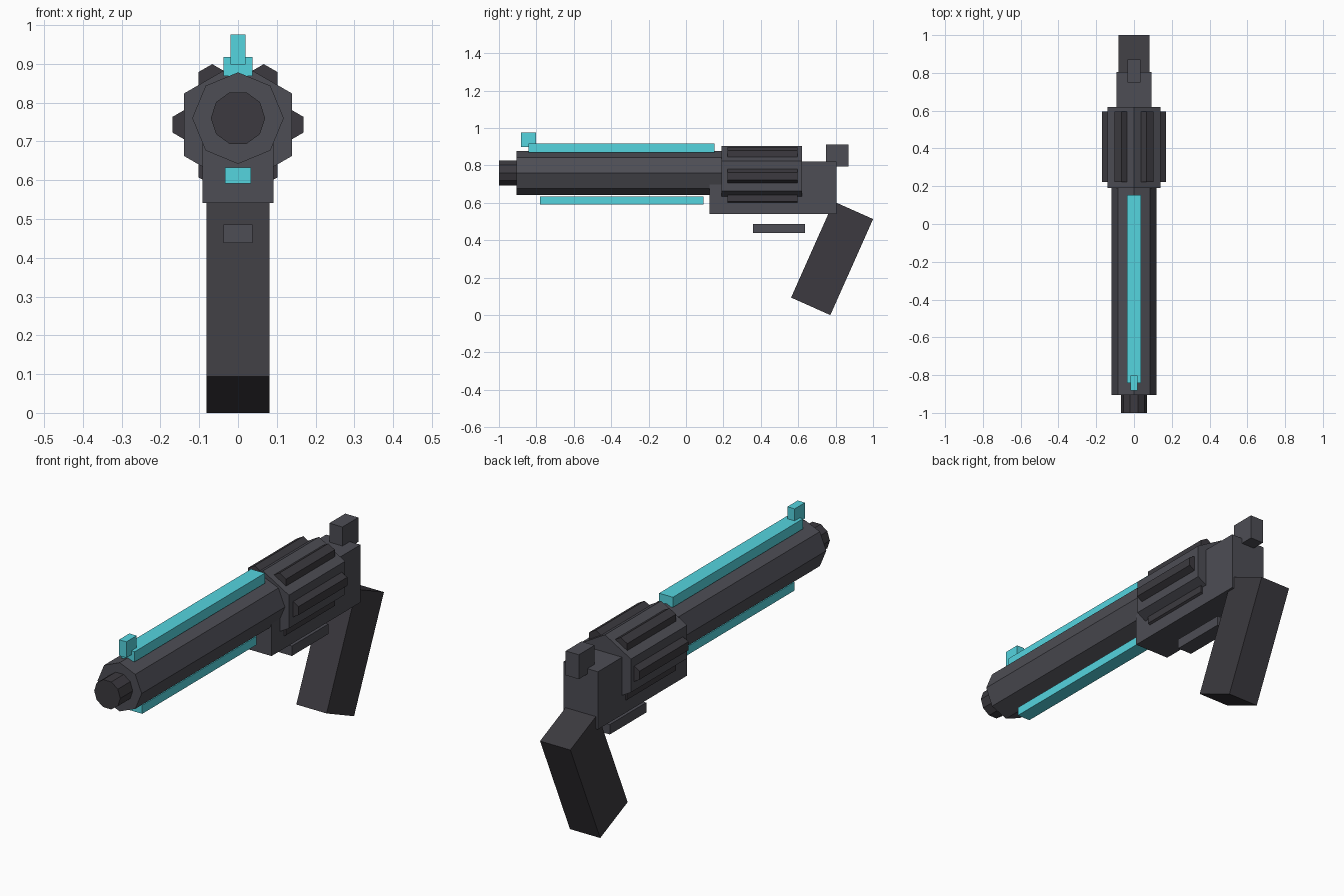
import bpy, bmesh
from math import cos, sin, pi, radians

if "Cube" in bpy.data.objects:
    bpy.data.objects.remove(bpy.data.objects["Cube"])


def material(name, rgb):
    m = bpy.data.materials.new(name)
    m.diffuse_color = (*rgb, 1)
    m.use_nodes = True
    m.node_tree.nodes["Principled BSDF"].inputs["Base Color"].default_value = m.diffuse_color
    return m


STEEL = material("steel", (0.075, 0.075, 0.09))
DARK = material("dark_steel", (0.045, 0.042, 0.05))
CYAN = material("cyan", (0.09, 0.66, 0.74))


def finish(name, bm, mat):
    bmesh.ops.recalc_face_normals(bm, faces=bm.faces)
    me = bpy.data.meshes.new(name)
    bm.to_mesh(me)
    bm.free()
    me.materials.append(mat)
    ob = bpy.data.objects.new(name, me)
    bpy.context.collection.objects.link(ob)
    return ob


def box(name, half_x, y, z, mat, tilt=0):
    """Box centred on x = 0 with y and z ranges, tilted about its own centre."""
    bm = bmesh.new()
    bmesh.ops.create_cube(bm, size=1)
    bmesh.ops.scale(bm, vec=(2 * half_x, y[1] - y[0], z[1] - z[0]), verts=bm.verts)
    ob = finish(name, bm, mat)
    ob.location = (0, sum(y) / 2, sum(z) / 2)
    ob.rotation_euler.x = tilt
    return ob


def prism(name, sides, r, y, z, mat, x=0, start=0):
    """Regular prism along y; start is the angle of the first corner."""
    bm = bmesh.new()
    rings = []
    for yy in y:
        rings.append([bm.verts.new((x + r * cos(start + 2 * pi * i / sides), yy,
                                    z + r * sin(start + 2 * pi * i / sides)))
                      for i in range(sides)])
        bm.faces.new(rings[-1])
    for i in range(sides):
        j = (i + 1) % sides
        bm.faces.new((rings[0][i], rings[0][j], rings[1][j], rings[1][i]))
    return finish(name, bm, mat)


# Barrel and muzzle
prism("barrel", 8, 0.118, (-0.905, 0.2), 0.76, STEEL)
prism("muzzle", 10, 0.07, (-1.0, -0.88), 0.76, DARK)

# Hexagonal drum with six raised chambers
prism("drum", 6, 0.161, (0.19, 0.62), 0.743, STEEL, start=pi / 6)
for i in range(6):
    a = i * pi / 3
    prism(f"chamber_{i + 1}", 6, 0.041, (0.222, 0.595), 0.743 + 0.133 * sin(a),
          DARK, x=0.133 * cos(a), start=pi / 6)

# Frame, hammer, trigger guard
box("frame", 0.092, (0.125, 0.805), (0.541, 0.82), STEEL)
box("hammer", 0.035, (0.749, 0.87), (0.794, 0.912), STEEL)
box("trigger_guard", 0.038, (0.358, 0.637), (0.438, 0.486), STEEL)

# Tilted grip
box("grip", 0.081, (0.666, 0.896), (0.0225, 0.5845), DARK, tilt=radians(-24))

# Coloured rails and front sight
box("top_rail", 0.037, (-0.843, 0.153), (0.868, 0.917), CYAN)
box("lower_rail", 0.034, (-0.781, 0.094), (0.592, 0.633), CYAN)
box("front_sight", 0.0195, (-0.882, -0.803), (0.898, 0.975), CYAN)
